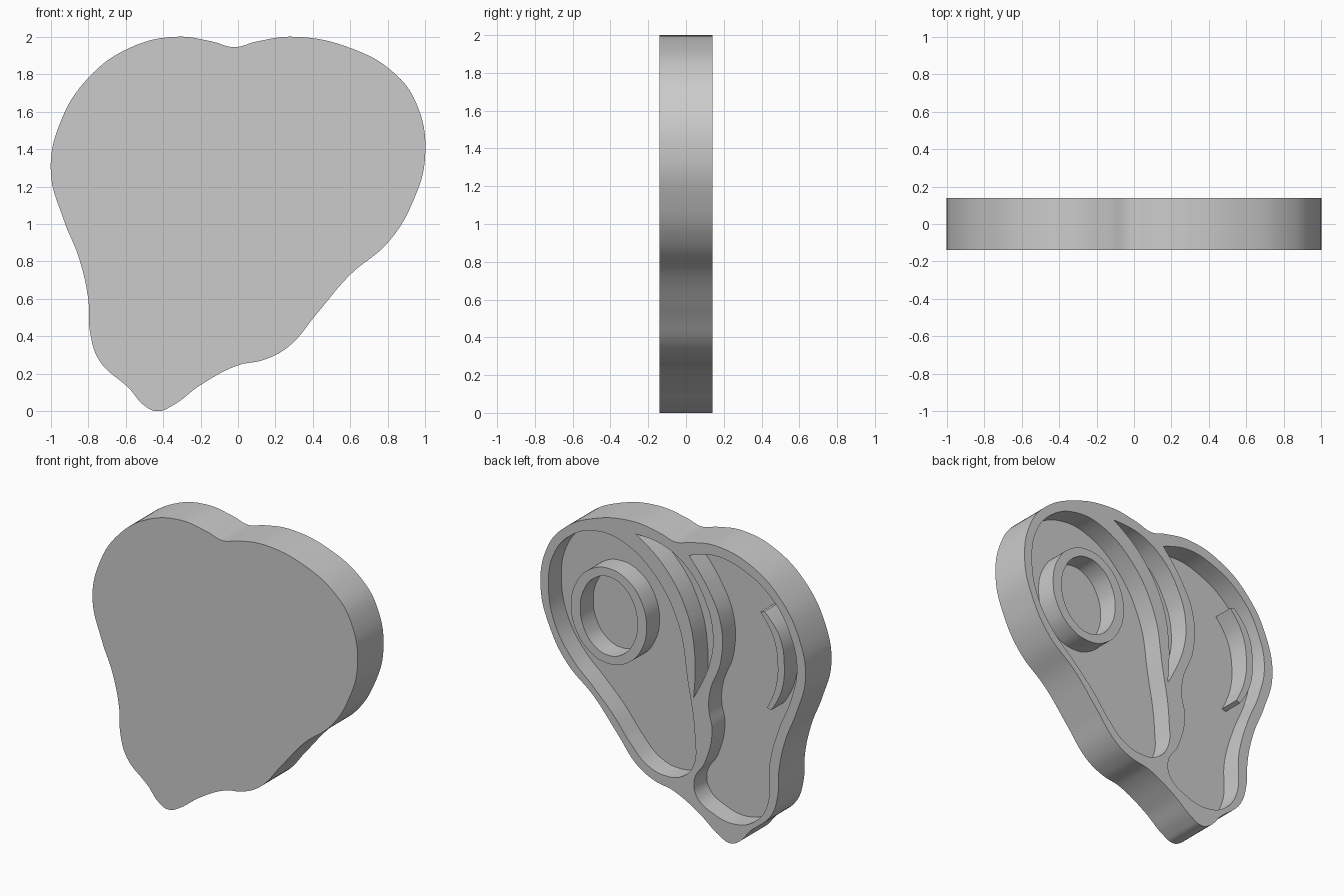
import bpy
import bmesh
import math

default_cube = bpy.data.objects.get("Cube")
if default_cube:
    bpy.data.objects.remove(default_cube, do_unlink=True)

HALF = 0.14          # half of the slab thickness
FLOOR = 0.0          # depth of the pocket floors

grey = bpy.data.materials.new("plain grey")
grey.use_nodes = True
grey.diffuse_color = (0.6, 0.6, 0.6, 1)
grey.node_tree.nodes["Principled BSDF"].inputs["Base Color"].default_value = grey.diffuse_color


def add_spline(curve, points, tips=()):
    """Closed smooth outline; the listed tips stay as sharp corners."""
    spline = curve.splines.new("BEZIER")
    spline.bezier_points.add(len(points) - 1)
    spline.use_cyclic_u = True
    spline.resolution_u = 8
    for index, (knot, (x, z)) in enumerate(zip(spline.bezier_points, points)):
        knot.co = (x, z, 0)
        kind = "FREE" if index in tips else "AUTO"
        knot.handle_left_type = knot.handle_right_type = kind
        if index in tips:
            knot.handle_left = knot.handle_right = knot.co


def prism(name, outlines, front, back, tips=()):
    """Extrude outlines (later ones are holes) from y = front to y = back."""
    curve = bpy.data.curves.new(name + " profile", "CURVE")
    curve.dimensions = "2D"
    curve.fill_mode = "BOTH"
    curve.extrude = (back - front) / 2
    for points in outlines:
        add_spline(curve, points, tips)
    helper = bpy.data.objects.new(name + " helper", curve)
    bpy.context.collection.objects.link(helper)
    bpy.context.view_layer.update()
    graph = bpy.context.evaluated_depsgraph_get()
    mesh = bpy.data.meshes.new_from_object(helper.evaluated_get(graph))
    bpy.data.objects.remove(helper, do_unlink=True)

    # weld the caps to the walls and stand the shape upright
    bm = bmesh.new()
    bm.from_mesh(mesh)
    bmesh.ops.remove_doubles(bm, verts=bm.verts, dist=0.0005)
    for vert in bm.verts:
        x, z, depth = vert.co
        vert.co = (x, (front + back) / 2 - depth, z)
    bmesh.ops.recalc_face_normals(bm, faces=bm.faces)
    bm.to_mesh(mesh)
    bm.free()
    mesh.materials.clear()
    mesh.materials.append(grey)
    part = bpy.data.objects.new(name, mesh)
    bpy.context.collection.objects.link(part)
    return part


def ellipse(x, z, rx, rz, count=12):
    angles = [math.tau * i / count for i in range(count)]
    return [(x + rx * math.cos(a), z + rz * math.sin(a)) for a in angles]


def smooth(part):
    bpy.ops.object.select_all(action="DESELECT")
    part.select_set(True)
    bpy.context.view_layer.objects.active = part
    bpy.ops.object.shade_smooth_by_angle(angle=math.radians(30))


# Outer silhouette of the slab
slab_outline = [
    (-.43, 0), (-.35, .03), (-.2, .14), (0, .245), (.14, .275), (.27, .345),
    (.42, .52), (.6, .73), (.8, .9), (.93, 1.11), (1, 1.37), (.95, 1.65),
    (.83, 1.81), (.6, 1.94), (.3, 2), (.1, 1.975), (-.02, 1.945),
    (-.14, 1.975), (-.33, 2), (-.58, 1.94), (-.8, 1.78), (-.95, 1.54),
    (-1, 1.28), (-.93, 1.02), (-.85, .82), (-.8, .6), (-.79, .42),
    (-.74, .27), (-.58, .12), (-.5, .03)]

# Large pocket around the ring
left_pocket = [
    (.94, 1.38), (.9, 1.62), (.77, 1.78), (.58, 1.86), (.38, 1.84),
    (.14, 1.68), (-.04, 1.39), (-.11, 1.03), (-.165, .66), (-.155, .46),
    (-.07, .36), (.06, .33), (.2, .37), (.32, .48), (.45, .64), (.6, .79),
    (.77, .95), (.89, 1.14)]

# Winding pocket on the other side
right_pocket = [
    (-.12, 1.88), (-.26, 1.7), (-.36, 1.48), (-.36, 1.22), (-.28, 1),
    (-.27, .87), (-.295, .73), (-.24, .5), (-.16, .36), (-.18, .25),
    (-.3, .17), (-.47, .14), (-.62, .2), (-.71, .33), (-.73, .63),
    (-.8, .88), (-.89, 1.1), (-.935, 1.32), (-.89, 1.53), (-.75, 1.75),
    (-.5, 1.9), (-.3, 1.93)]

# Thin crescent pocket in the dividing ridge
crescent_pocket = [
    (.28, 1.92), (.08, 1.9), (-.1, 1.8), (-.24, 1.61), (-.3, 1.4),
    (-.275, 1.18), (-.155, .92), (-.165, 1.2), (-.1, 1.5), (.08, 1.77)]

# Raised curved rib
rib_outline = [
    (-.66, 1.64), (-.75, 1.51), (-.79, 1.32), (-.77, 1.14), (-.71, 1),
    (-.74, .99), (-.815, 1.13), (-.84, 1.32), (-.8, 1.52), (-.69, 1.65)]

slab = prism("slab", [slab_outline], -HALF, HALF)
pockets = [("left_pocket", left_pocket, ()),
           ("right_pocket", right_pocket, (0,)),
           ("crescent_pocket", crescent_pocket, (0, 6))]
for name, outline, tips in pockets:
    cutter = prism(name + "_cutter", [outline], FLOOR, HALF * 2, tips)
    cutter.hide_render = True
    cutter.hide_set(True)
    cut = slab.modifiers.new(name, "BOOLEAN")
    cut.operation = "DIFFERENCE"
    cut.solver = "EXACT"
    cut.object = cutter

# Apply the cuts and drop the cutters
bpy.context.view_layer.update()
graph = bpy.context.evaluated_depsgraph_get()
carved = bpy.data.meshes.new_from_object(slab.evaluated_get(graph))
cutters = [m.object for m in slab.modifiers]
slab.modifiers.clear()
slab.data = carved
for cutter in cutters:
    bpy.data.objects.remove(cutter, do_unlink=True)

# Raised parts sunk slightly into the pocket floors
SINK = FLOOR - 0.02
ring = prism("ring", [ellipse(.485, 1.305, .285, .325),
                      ellipse(.485, 1.305, .215, .268)], SINK, HALF)
rib = prism("curved_rib", [rib_outline], SINK, HALF, (0, 4, 5, 9))

for part in (slab, ring, rib):
    smooth(part)
